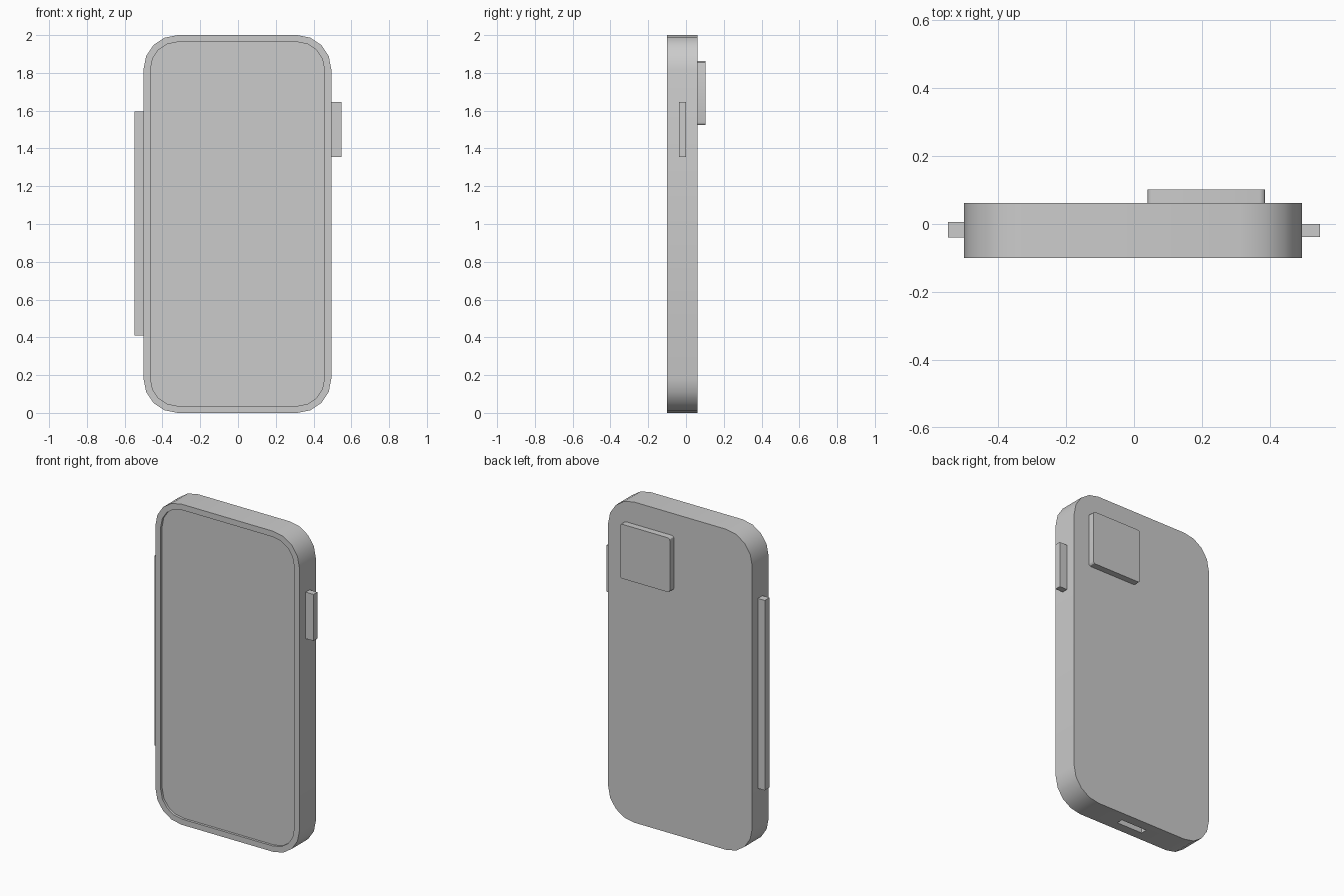
import bpy, bmesh, math

if "Cube" in bpy.data.objects:
    bpy.data.objects.remove(bpy.data.objects["Cube"])

X0, X1, Y0, Y1, H = -0.5, 0.494, -0.1, 0.062, 2.0


def rounded_rect(x0, x1, z0, z1, r, seg):
    pts = []
    corners = [(x1 - r, z1 - r), (x0 + r, z1 - r), (x0 + r, z0 + r), (x1 - r, z0 + r)]
    for q, (cx, cz) in enumerate(corners):
        for i in range(seg + 1):
            a = math.pi / 2 * (q + i / seg)
            pts.append((cx + r * math.cos(a), cz + r * math.sin(a)))
    return pts


def slab(bm, pts, y0, y1):
    """Extrude an xz outline from y0 to y1; returns the front face."""
    front = bm.faces.new([bm.verts.new((x, y0, z)) for x, z in pts])
    back = bmesh.ops.extrude_face_region(bm, geom=[front], use_keep_orig=True)["geom"]
    for v in back:
        if isinstance(v, bmesh.types.BMVert):
            v.co.y = y1
    bmesh.ops.recalc_face_normals(bm, faces=bm.faces[:])
    return front


def finish(bm, name):
    me = bpy.data.meshes.new(name)
    bm.to_mesh(me)
    bm.free()
    ob = bpy.data.objects.new(name, me)
    bpy.context.collection.objects.link(ob)
    bpy.ops.object.select_all(action='DESELECT')
    ob.select_set(True)
    bpy.context.view_layer.objects.active = ob
    bpy.ops.object.shade_smooth_by_angle(angle=math.radians(30))
    return ob


def box(name, x0, x1, y0, y1, z0, z1):
    bm = bmesh.new()
    slab(bm, [(x1, z1), (x0, z1), (x0, z0), (x1, z0)], y0, y1)
    return finish(bm, name)


# Body with rounded corners
bm = bmesh.new()
front = slab(bm, rounded_rect(X0, X1, 0, H, 0.18, 4), Y0, Y1)
bm.normal_update()

# Recessed screen: rim, then a shallow step inward
bmesh.ops.inset_individual(bm, faces=[front], thickness=0.036, use_even_offset=True)
wall = bmesh.ops.extrude_discrete_faces(bm, faces=[front])["faces"][0]
for v in wall.verts:
    v.co.y += 0.015

# Charging slot in the bottom face
bm.normal_update()
bottom = min(bm.faces, key=lambda f: f.normal.z + f.calc_center_median().z)
bmesh.ops.inset_individual(bm, faces=[bottom], thickness=0.02)
for v in bottom.verts:
    v.co.x = 0.09 if v.co.x > 0 else -0.09
    v.co.y = 0.0 if v.co.y > -0.02 else -0.04
floor = bmesh.ops.extrude_discrete_faces(bm, faces=[bottom])["faces"][0]
for v in floor.verts:
    v.co.z += 0.06
finish(bm, "phone_body")

# Camera bump on the back
bm = bmesh.new()
slab(bm, rounded_rect(0.04, 0.385, 1.523, 1.862, 0.015, 3), Y1 - 0.005, 0.102)
finish(bm, "camera_bump")

# Side buttons
box("long_side_button", -0.548, X0 + 0.005, -0.04, 0.006, 0.41, 1.595)
box("short_side_button", X1 - 0.005, 0.548, -0.038, 0.0, 1.355, 1.645)
